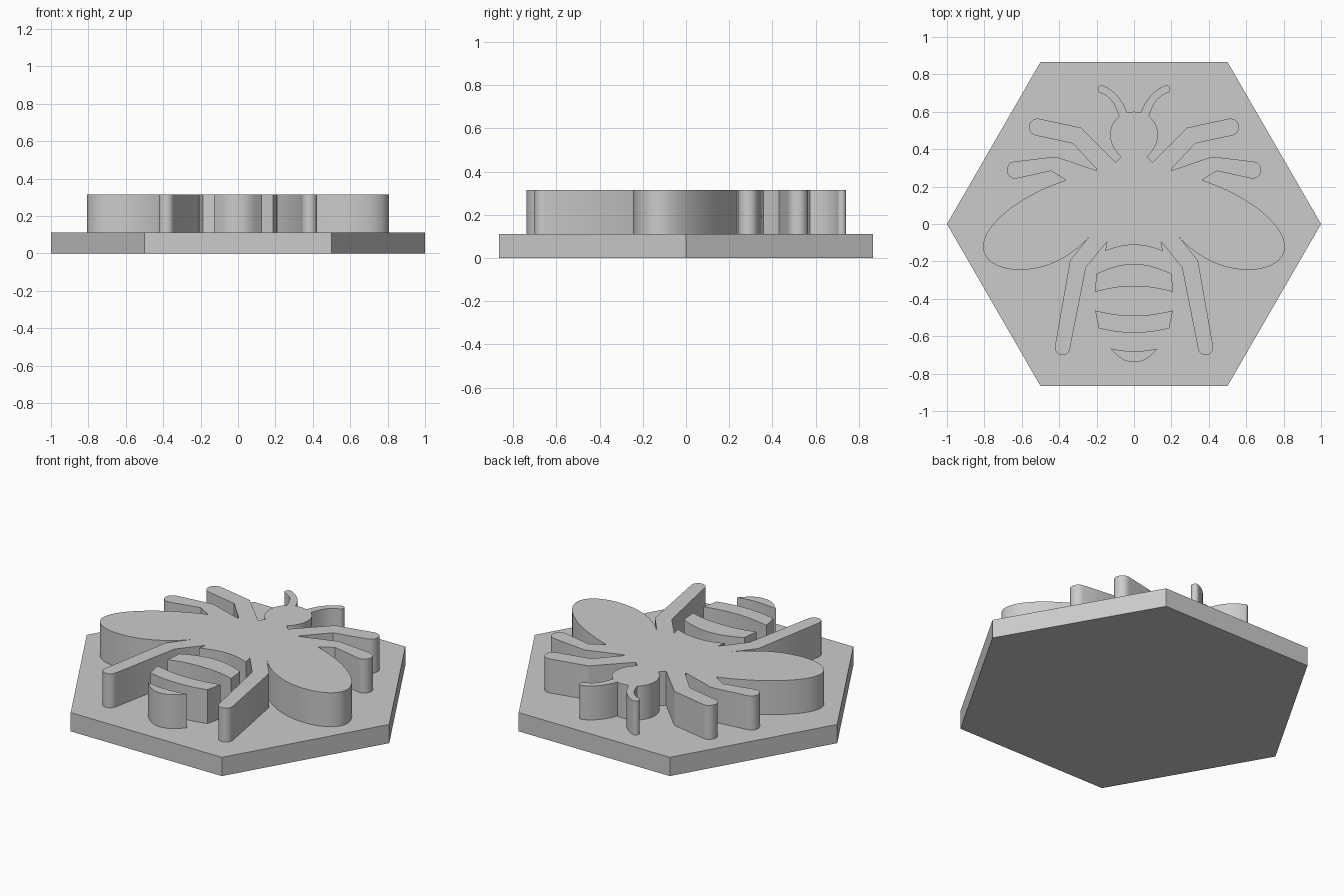
import bpy, bmesh, math
from mathutils import Vector

BASE_TOP, BEE_TOP = 0.112, 0.315

cube = bpy.data.objects.get("Cube")
if cube:
    bpy.data.objects.remove(cube, do_unlink=True)

grey = bpy.data.materials.new("plain_grey")
grey.use_nodes = True
colour = (0.6, 0.6, 0.6, 1)
grey.diffuse_color = colour
grey.node_tree.nodes["Principled BSDF"].inputs["Base Color"].default_value = colour


def bezier(a, b, c, d, steps=16):
    """Points on a cubic curve, both ends included."""
    a, b, c, d = map(Vector, (a, b, c, d))
    pts = []
    for i in range(steps + 1):
        t = i / steps
        s = 1 - t
        pts.append(a * s**3 + b * 3 * s * s * t + c * 3 * s * t * t + d * t**3)
    return pts


def tip(a, b, steps=12):
    """Half circle from a to b, bulging to the left of travel."""
    a, b = Vector(a), Vector(b)
    mid, half = (a + b) / 2, (b - a) / 2
    out = Vector((-half.y, half.x))
    return [mid - half * math.cos(math.pi * i / steps) + out * math.sin(math.pi * i / steps)
            for i in range(steps + 1)]


def mirrored(right):
    """Close a right-hand outline (top to bottom) with its mirror image."""
    right = [Vector(p) for p in right]
    left = [Vector((-p.x, p.y)) for p in reversed(right) if p.x > 1e-5]
    return right + left


def slab(name, outline, z0, z1):
    """Extrude a flat outline between two heights."""
    bm = bmesh.new()
    face = bm.faces.new([bm.verts.new((p[0], p[1], z0)) for p in outline])
    result = bmesh.ops.extrude_face_region(bm, geom=[face], use_keep_orig=True)
    top = [v for v in result["geom"] if isinstance(v, bmesh.types.BMVert)]
    bmesh.ops.translate(bm, verts=top, vec=(0, 0, z1 - z0))
    bmesh.ops.recalc_face_normals(bm, faces=bm.faces[:])
    mesh = bpy.data.meshes.new(name)
    bm.to_mesh(mesh)
    bm.free()
    mesh.materials.append(grey)
    obj = bpy.data.objects.new(name, mesh)
    bpy.context.collection.objects.link(obj)
    bpy.ops.object.select_all(action="DESELECT")
    obj.select_set(True)
    bpy.context.view_layer.objects.active = obj
    bpy.ops.object.shade_smooth_by_angle(angle=math.radians(30))


# Hexagonal base
slab("hexagon_base", [(math.cos(i * math.pi / 3), math.sin(i * math.pi / 3)) for i in range(6)],
     0, BASE_TOP)

# Right half of the bee, from the top of the head round to the waist
antenna = (bezier((.037, .595), (.06, .66), (.1, .71), (.16, .738))
           + tip((.16, .738), (.185, .703))
           + bezier((.185, .703), (.12, .68), (.1, .64), (.08, .575)))
head = bezier((.08, .575), (.14, .53), (.15, .43), (.07, .36))[1:]
front_leg = [(.1, .33), (.283, .515)] + tip((.507, .563), (.525, .473)) + [(.326, .43), (.203, .297)]
middle_leg = [(.2, .286), (.417, .36)] + tip((.64, .334), (.628, .243)) + [(.444, .284)]
wing = (bezier((.363, .235), (.62, .15), (.815, -.01), (.807, -.13), 24)
        + bezier((.807, -.13), (.8, -.2), (.72, -.245), (.61, -.245))[1:]
        + bezier((.61, -.245), (.45, -.245), (.32, -.16), (.24, -.068))[1:])
back_leg = [(.342, -.195)] + tip((.423, -.655), (.342, -.665)) + [(.257, -.233), (.144, -.094)]
waist = bezier((.155, -.146), (.1, -.123), (.05, -.112), (0, -.112))
slab("bee_body", mirrored([(0, .601)] + antenna + head + front_leg + middle_leg
                          + wing + back_leg + waist), BASE_TOP, BEE_TOP)


# Abdomen stripes: curved top and bottom edges, given at the middle and the corner
def stripe(name, top_mid, top_corner, low_corner, low_mid, low_flat=0.5):
    tx, ty = top_corner
    lx, ly = low_corner
    right = bezier((0, top_mid), (tx * .4, top_mid), (tx * .7, (top_mid + ty) / 2), top_corner)
    right += bezier(low_corner, (lx * .7, (low_mid + ly) / 2), (lx * low_flat, low_mid),
                    (0, low_mid))[0 if low_corner != top_corner else 1:]
    slab(name, mirrored(right), BASE_TOP, BEE_TOP)


stripe("upper_stripe", -.214, (.2, -.265), (.21, -.364), -.334)
stripe("middle_stripe", -.49, (.208, -.463), (.188, -.558), -.581)
stripe("tail_stripe", -.68, (.128, -.666), (.128, -.666), -.738)
